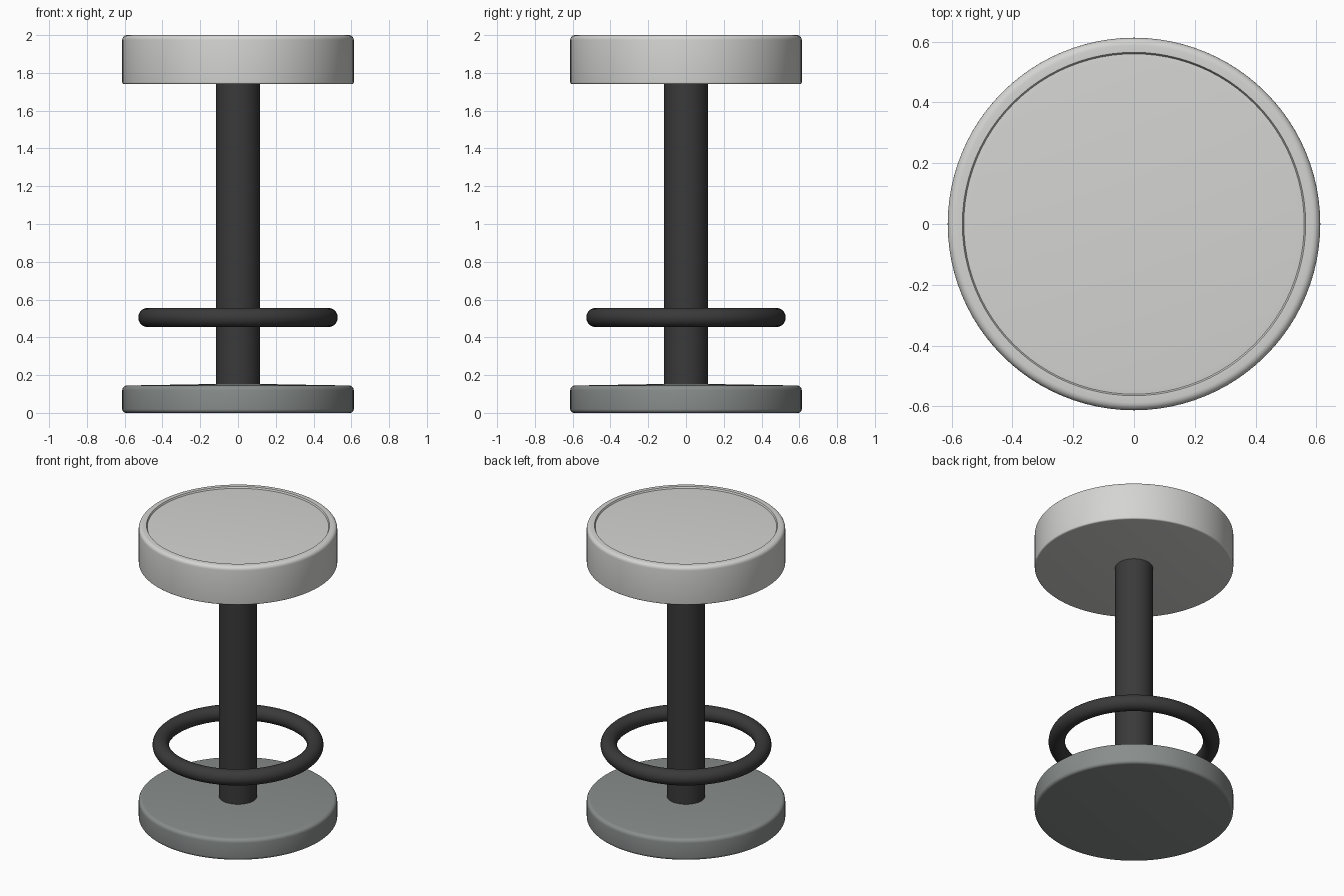
import bpy
import math

cube = bpy.data.objects.get("Cube")
if cube:
    bpy.data.objects.remove(cube, do_unlink=True)


def make_material(name, rgb):
    mat = bpy.data.materials.new(name)
    mat.use_nodes = True
    mat.diffuse_color = (*rgb, 1)
    mat.node_tree.nodes["Principled BSDF"].inputs["Base Color"].default_value = (*rgb, 1)
    return mat


def finish(obj, name, mat):
    obj.name = name
    obj.data.materials.append(mat)
    bpy.ops.object.select_all(action="DESELECT")
    obj.select_set(True)
    bpy.context.view_layer.objects.active = obj
    bpy.ops.object.shade_smooth_by_angle(angle=math.radians(35))


def lathe(name, profile, mat, sides=96):
    """Spin an (r, z) profile, listed bottom to top, and cap both ends."""
    verts = [(r * math.cos(a), r * math.sin(a), z)
             for r, z in profile
             for a in (math.tau * i / sides for i in range(sides))]
    faces = [(k * sides + i, k * sides + (i + 1) % sides,
              (k + 1) * sides + (i + 1) % sides, (k + 1) * sides + i)
             for k in range(len(profile) - 1) for i in range(sides)]
    faces.append(tuple(reversed(range(sides))))
    faces.append(tuple(range(len(verts) - sides, len(verts))))
    mesh = bpy.data.meshes.new(name)
    mesh.from_pydata(verts, [], faces)
    obj = bpy.data.objects.new(name, mesh)
    bpy.context.collection.objects.link(obj)
    finish(obj, name, mat)


def corner(r, z, size, start, steps=5):
    """Quarter-round profile corner about (r, z), starting at an angle in degrees."""
    return [(r + size * math.cos(a), z + size * math.sin(a))
            for a in (math.radians(start + 90 * i / steps) for i in range(steps + 1))]


seat_mat = make_material("light grey cushion", (0.66, 0.66, 0.645))
base_mat = make_material("mid grey base", (0.25, 0.27, 0.265))
metal_mat = make_material("dark grey metal", (0.042, 0.042, 0.042))

# Round base plate with softened edges
lathe("base", corner(0.593, 0.02, 0.02, -90) + corner(0.588, 0.12, 0.025, 0)
      + [(0.13, 0.153)], base_mat)

# Central column
lathe("column", [(0.117, 0.14), (0.117, 1.76)], metal_mat, 64)

# Cushion with a raised rim around a slightly sunken top
lathe("seat", corner(0.603, 1.75, 0.01, -90) + corner(0.588, 1.975, 0.025, 0)
      + [(0.565, 2.0), (0.56, 1.99), (0.54, 1.992)], seat_mat)

# Foot ring around the column
bpy.ops.mesh.primitive_torus_add(major_radius=0.477, minor_radius=0.051,
                                 major_segments=96, minor_segments=20,
                                 location=(0, 0, 0.505))
finish(bpy.context.object, "foot_ring", metal_mat)
